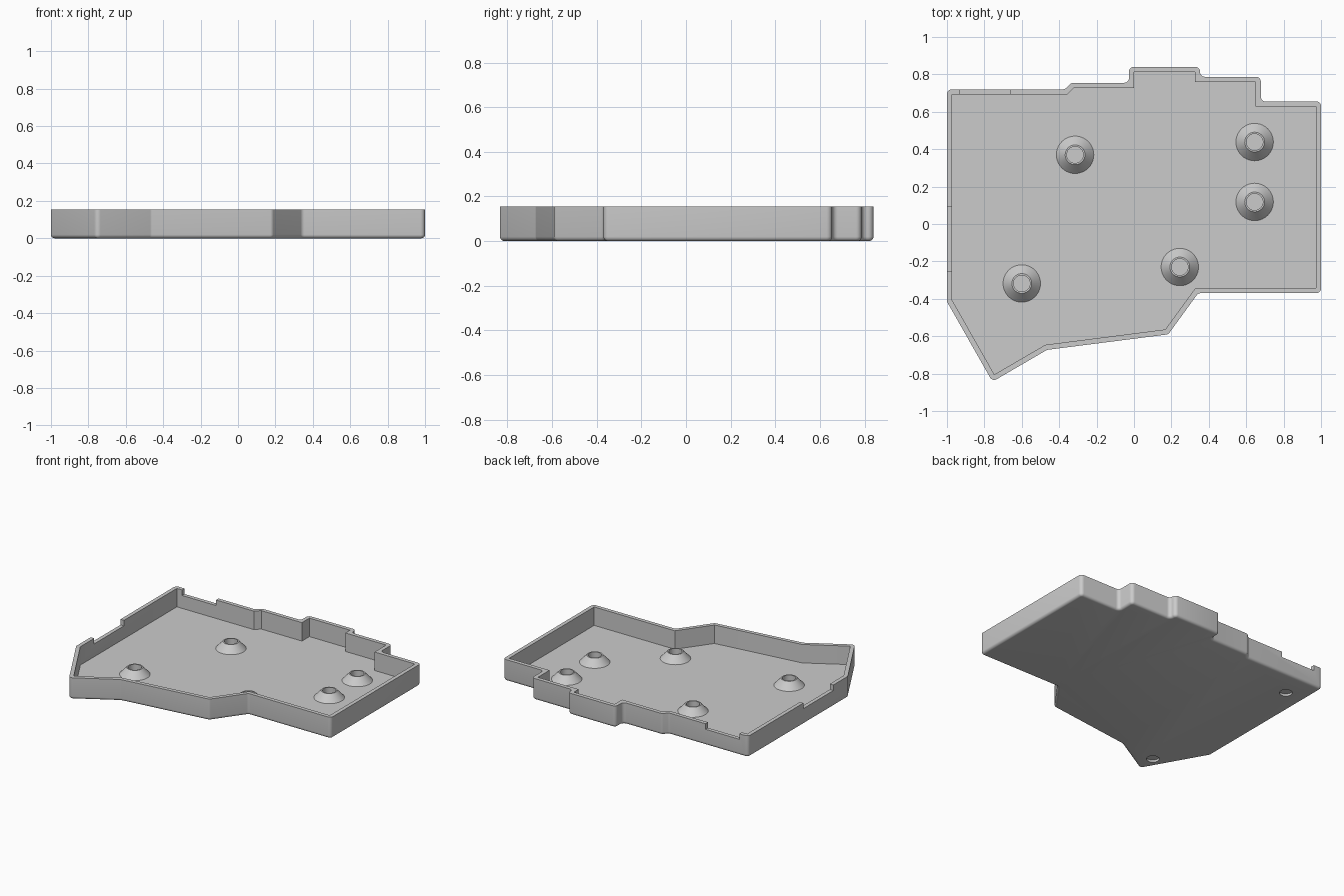
import bpy, bmesh, math
from mathutils import Vector

if "Cube" in bpy.data.objects:
    bpy.data.objects.remove(bpy.data.objects["Cube"])

HEIGHT, FLOOR, WALL = 0.155, 0.022, 0.028
CORNER, EDGE, STEPS = 0.025, 0.02, 5

grey = bpy.data.materials.new("light grey plastic")
grey.use_nodes = True
colour = (0.6, 0.6, 0.6, 1)
grey.diffuse_color = colour
grey.node_tree.nodes["Principled BSDF"].inputs["Base Color"].default_value = colour

# Plan of the tray, anticlockwise
PLAN = [Vector(p) for p in (
    (-1, -0.415), (-0.757, -0.843), (-0.465, -0.673), (0.183, -0.59),
    (0.343, -0.37), (1, -0.37), (1, 0.655), (0.678, 0.655), (0.678, 0.787),
    (0.353, 0.787), (0.353, 0.84), (-0.027, 0.84), (-0.027, 0.755),
    (-0.335, 0.755), (-0.37, 0.72), (-1, 0.72))]


def outline(inset, radius):
    """Plan moved inwards, with each corner replaced by an arc."""
    count = len(PLAN)
    points = []
    for i, p in enumerate(PLAN):
        before = (p - PLAN[i - 1]).normalized()
        after = (PLAN[(i + 1) % count] - p).normalized()
        n1, n2 = Vector((-before.y, before.x)), Vector((-after.y, after.x))
        corner = p + (n1 + n2) / (1 + n1.dot(n2)) * inset
        turn = math.atan2(before.x * after.y - before.y * after.x, before.dot(after))
        side = math.copysign(1, turn)
        r = radius - side * inset if radius else 0
        # Arc centre lies inside a convex corner and outside a concave one
        centre = corner + (n1 + n2) / (1 + n1.dot(n2)) * r * side
        first = math.atan2(-n1.y * side, -n1.x * side)
        for k in range(STEPS + 1):
            a = first + turn * k / STEPS
            points.append(centre + Vector((math.cos(a), math.sin(a))) * r)
    return points


def make_object(name, bm):
    bmesh.ops.remove_doubles(bm, verts=bm.verts, dist=0.0001)
    bmesh.ops.recalc_face_normals(bm, faces=bm.faces)
    mesh = bpy.data.meshes.new(name)
    bm.to_mesh(mesh)
    bm.free()
    mesh.materials.append(grey)
    obj = bpy.data.objects.new(name, mesh)
    bpy.context.collection.objects.link(obj)
    return obj


def activate(obj):
    bpy.ops.object.select_all(action='DESELECT')
    obj.select_set(True)
    bpy.context.view_layer.objects.active = obj


def smooth(obj):
    activate(obj)
    bpy.ops.object.shade_smooth_by_angle(angle=math.radians(32))


def cut(target, cutter):
    cutter.hide_render = True
    mod = target.modifiers.new("cut", 'BOOLEAN')
    mod.operation, mod.solver, mod.object = 'DIFFERENCE', 'EXACT', cutter
    activate(target)
    bpy.ops.object.modifier_apply(modifier=mod.name)
    bpy.data.objects.remove(cutter)


# Tray shell: rings from the rounded underside, over the rim, to the floor
bm = bmesh.new()
rings = []
for k in range(STEPS + 1):
    a = math.pi / 2 * k / STEPS
    rings.append((EDGE * (1 - math.sin(a)), EDGE * (1 - math.cos(a)), CORNER))
rings += [(0, HEIGHT, CORNER), (WALL, HEIGHT, 0), (WALL, FLOOR, 0)]
loops = [[bm.verts.new((p.x, p.y, z)) for p in outline(inset, r)]
         for inset, z, r in rings]
for low, high in zip(loops, loops[1:]):
    for i in range(len(low)):
        bm.faces.new((low[i - 1], low[i], high[i], high[i - 1]))
bm.faces.new(loops[0])
bm.faces.new(loops[-1])
tray = make_object("tray", bm)

# Notches in the rim: side wall and back wall
for name, centre, size in (
        ("side_notch", (-1, -0.08, HEIGHT), (0.12, 0.34, 0.08)),
        ("back_notch", (-0.795, 0.71, HEIGHT), (0.27, 0.12, 0.08))):
    bm = bmesh.new()
    bmesh.ops.create_cube(bm, size=1)
    bmesh.ops.scale(bm, vec=size, verts=bm.verts)
    bmesh.ops.translate(bm, vec=centre, verts=bm.verts)
    cut(tray, make_object(name, bm))

# Round foot recesses in the underside
for x, y in ((-0.85, 0.53), (-0.74, -0.69)):
    bm = bmesh.new()
    bmesh.ops.create_cone(bm, cap_ends=True, segments=32, radius1=0.042,
                          radius2=0.042, depth=0.032)
    bmesh.ops.translate(bm, vec=(x, y, 0), verts=bm.verts)
    cut(tray, make_object("foot_recess", bm))
smooth(tray)

# Conical screw posts with blind holes
PROFILE = ((0, 0), (0.101, 0), (0.053, 0.052), (0.044, 0.052), (0.044, 0.008), (0, 0.008))
for i, (x, y) in enumerate(((-0.315, 0.37), (0.645, 0.438), (0.645, 0.118),
                            (0.245, -0.23), (-0.6, -0.318))):
    bm = bmesh.new()
    verts = [bm.verts.new((r, 0, z)) for r, z in PROFILE]
    edges = [bm.edges.new(pair) for pair in zip(verts, verts[1:])]
    bmesh.ops.spin(bm, geom=verts + edges, cent=(0, 0, 0), axis=(0, 0, 1),
                   angle=math.tau, steps=40)
    post = make_object(f"screw_post_{i + 1}", bm)
    post.location = (x, y, FLOOR - 0.001)
    smooth(post)
